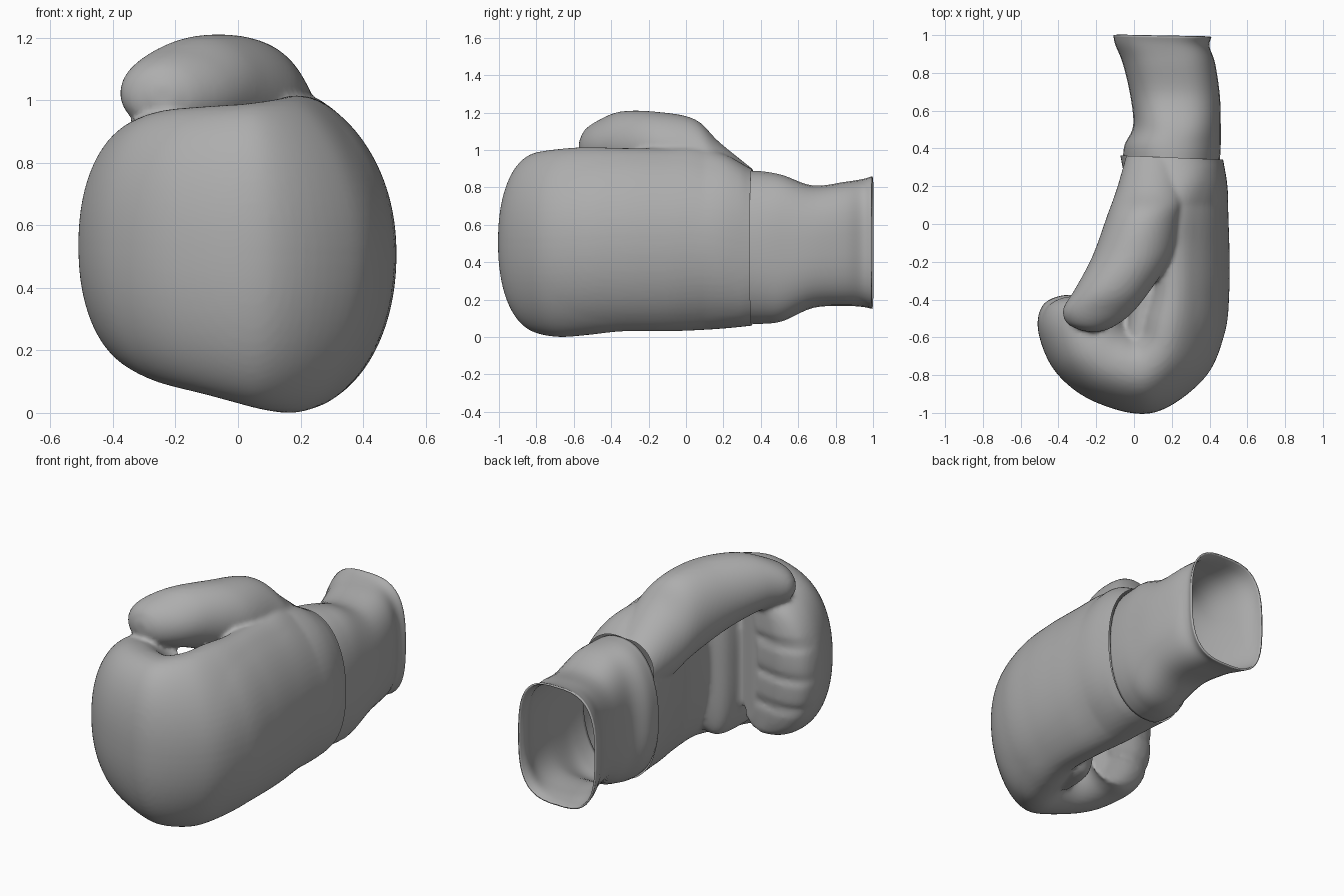
import bpy, bmesh, math
from mathutils import Vector

if "Cube" in bpy.data.objects:
    bpy.data.objects.remove(bpy.data.objects["Cube"])

leather = bpy.data.materials.new("grey_leather")
leather.diffuse_color = (0.42, 0.42, 0.42, 1)
leather.use_nodes = True
leather.node_tree.nodes["Principled BSDF"].inputs["Base Color"].default_value = leather.diffuse_color


def spline(rows, sub):
    """Smoothly interpolate a list of number rows (Catmull-Rom)."""
    pts = [Vector(r) for r in rows]
    pts = [pts[0] * 2 - pts[1]] + pts + [pts[-1] * 2 - pts[-2]]
    out = []
    for k in range(1, len(pts) - 2):
        a, b, c, d = pts[k - 1:k + 3]
        for s in range(sub):
            t = s / sub
            out.append(0.5 * (2 * b + (c - a) * t + (2 * a - 5 * b + 4 * c - d) * t * t
                              + (3 * b - a - 3 * c + d) * t ** 3))
    return out + [pts[-2]]


def loft(bm, rows, power, sub=8, seg=72, caps=True, adjust=None):
    """Rows: outer x, y, inner x, y, bottom z, top z; power = squareness at start, end."""
    rings = []
    sections = spline(rows, sub)
    for i, (xo, yo, xi, yi, z0, z1) in enumerate(sections):
        e = 2 / (power[0] + (power[1] - power[0]) * i / (len(sections) - 1))
        ring = []
        for j in range(seg):
            a = 2 * math.pi * (j + 0.5) / seg
            c = math.copysign(abs(math.cos(a)) ** e, math.cos(a))
            s = math.copysign(abs(math.sin(a)) ** e, math.sin(a))
            p = Vector(((xo + xi) / 2 + (xo - xi) / 2 * c,
                        (yo + yi) / 2 + (yo - yi) / 2 * c,
                        (z0 + z1) / 2 + (z1 - z0) / 2 * s))
            if adjust:
                adjust(p)
            ring.append(bm.verts.new(p))
        rings.append(ring)
    faces = []
    for r, q in zip(rings, rings[1:]):
        for j in range(seg):
            k = (j + 1) % seg
            faces.append(bm.faces.new((r[j], r[k], q[k], q[j])))
    if caps:
        faces += [bm.faces.new(rings[0]), bm.faces.new(rings[-1])]
    bmesh.ops.recalc_face_normals(bm, faces=faces)


def make_object(name, bm):
    me = bpy.data.meshes.new(name)
    bm.to_mesh(me)
    bm.free()
    me.materials.append(leather)
    ob = bpy.data.objects.new(name, me)
    bpy.context.collection.objects.link(ob)
    return ob


def smooth(ob, angle):
    bpy.context.view_layer.objects.active = ob
    ob.select_set(True)
    bpy.ops.object.shade_smooth_by_angle(angle=math.radians(angle))
    ob.select_set(False)


def pull_and_crease(p):
    """Lean the back of the hand inwards at top and bottom; groove the finger roll."""
    if p.y < 0.3:
        lean = 0.09 if p.z > 0.5 else 0.06
        p.x -= lean * ((p.z - 0.5) / 0.5) ** 2 * min(1, max(0, p.x / 0.4)) * min(1, (0.3 - p.y) / 0.2)
    if p.x < -0.1 and -0.5 < p.y < -0.3:
        for z in (0.33, 0.52, 0.71):
            p.y -= 0.015 * math.exp(-((p.z - z) / 0.025) ** 2)


# Padded hand, running from the wrist along the back and curling into a fist
hand = bmesh.new()
loft(hand, [
    (0.455, 0.42, -0.08, 0.42, 0.07, 0.89),
    (0.47, 0.35, -0.07, 0.35, 0.06, 0.90),
    (0.495, 0.20, -0.04, 0.20, 0.045, 0.98),
    (0.50, 0.04, 0.00, 0.04, 0.035, 1.02),
    (0.505, -0.12, 0.04, -0.12, 0.03, 1.01),
    (0.505, -0.35, 0.05, -0.33, 0.03, 1.01),
    (0.48, -0.58, 0.00, -0.48, 0.01, 1.015),
    (0.37, -0.82, -0.01, -0.53, 0.00, 1.005),
    (0.10, -1.00, -0.01, -0.53, 0.02, 0.99),
    (-0.20, -0.945, -0.01, -0.52, 0.06, 0.98),
    (-0.41, -0.79, -0.01, -0.52, 0.09, 0.97),
    (-0.505, -0.58, -0.01, -0.51, 0.12, 0.95),
    (-0.485, -0.43, -0.01, -0.49, 0.13, 0.935),
    (-0.36, -0.375, -0.01, -0.47, 0.14, 0.93),
    (-0.19, -0.40, 0.00, -0.48, 0.17, 0.90),
], (2.25, 2.15), adjust=pull_and_crease)

# Thumb lying along the top edge and over the fist opening
loft(hand, [
    (-0.03, 0.40, 0.26, 0.38, 0.58, 0.87),
    (-0.09, 0.19, 0.29, 0.17, 0.60, 1.04),
    (-0.14, 0.05, 0.25, 0.04, 0.68, 1.165),
    (-0.22, -0.17, 0.20, -0.17, 0.78, 1.205),
    (-0.31, -0.34, 0.08, -0.36, 0.86, 1.205),
    (-0.375, -0.45, -0.02, -0.48, 0.89, 1.16),
    (-0.355, -0.525, -0.12, -0.55, 0.92, 1.11),
    (-0.28, -0.565, -0.20, -0.575, 0.98, 1.05),
], (2.0, 2.0))

# Upright grip roll filling the crook of the palm
loft(hand, [
    (0.20, -0.32, 0.06, -0.30, 0.13, 0.86),
    (0.17, -0.36, -0.01, -0.36, 0.08, 0.90),
    (0.17, -0.46, -0.04, -0.45, 0.07, 0.90),
    (0.15, -0.62, -0.07, -0.60, 0.09, 0.90),
], (3, 3))

# Fuse hand, thumb and grip into one skin, then open the wrist end
padded_hand = make_object("padded_hand", hand)
fuse = padded_hand.modifiers.new("fuse", "REMESH")
fuse.mode = "VOXEL"
fuse.voxel_size = 0.014
relax = padded_hand.modifiers.new("relax", "SMOOTH")
relax.factor = 0.5
relax.iterations = 3
skin = bmesh.new()
skin.from_object(padded_hand, bpy.context.evaluated_depsgraph_get())
padded_hand.modifiers.clear()
bmesh.ops.bisect_plane(skin, geom=skin.verts[:] + skin.edges[:] + skin.faces[:],
                       plane_co=(0.2, 0.352, 0), plane_no=(0.04, 1, 0), clear_outer=True)
skin.to_mesh(padded_hand.data)
skin.free()
smooth(padded_hand, 60)

# Hollow wrist cuff, open at the rear
sleeve = bmesh.new()
loft(sleeve, [
    (0.455, 0.33, -0.06, 0.34, 0.07, 0.89),
    (0.46, 0.42, -0.05, 0.42, 0.07, 0.885),
    (0.46, 0.52, -0.005, 0.52, 0.085, 0.865),
    (0.455, 0.68, -0.02, 0.68, 0.155, 0.81),
    (0.43, 0.85, -0.06, 0.85, 0.165, 0.83),
    (0.40, 0.94, -0.10, 0.95, 0.16, 0.845),
    (0.41, 0.99, -0.11, 1.00, 0.15, 0.86),
], (2.25, 3.0), sub=5, seg=40, caps=False)
cuff = make_object("wrist_cuff", sleeve)
smooth(cuff, 50)
wall = cuff.modifiers.new("wall", "SOLIDIFY")
wall.thickness = 0.01
wall.offset = -1
